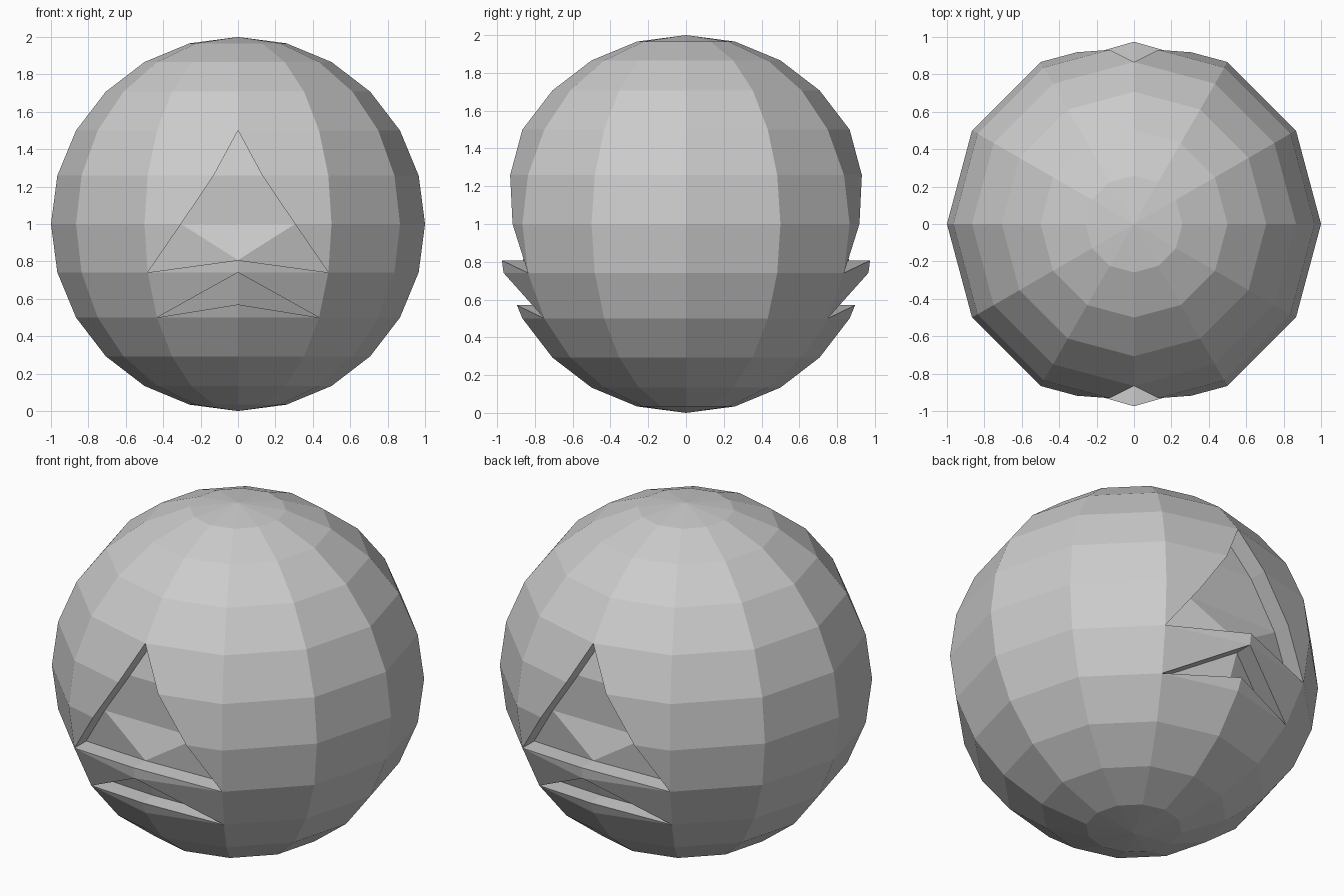
import bpy, bmesh

if "Cube" in bpy.data.objects:
    bpy.data.objects.remove(bpy.data.objects["Cube"])

# faceted ball, 12 segments by 12 rings
bpy.ops.mesh.primitive_uv_sphere_add(segments=12, ring_count=12, radius=1, location=(0, 0, 1))
ball = bpy.context.object
ball.name = "faceted_ball"

DEPTH = 0.11

# right half outlines of the notches, top to bottom: x, surface distance |y|, z
upper = [(0, .866, 1.5), (.13, .931, 1.259), (.305, .918, 1.0), (.483, .837, .741), (0, .974, .807)]
lower = [(0, .966, .741), (.433, .75, .5), (0, .895, .57)]


def add_notch(bm, half, side):
    """Closed wedge whose inner face follows the outline at a constant depth."""
    loop = half + [(-x, y, z) for x, y, z in reversed(half[1:-1])]
    inner = [bm.verts.new((x, side * (y - DEPTH), z)) for x, y, z in loop]
    outer = [bm.verts.new((x, side * 1.3, z)) for x, y, z in loop]
    n = len(loop)
    for i in range(n):
        j = (i + 1) % n
        bm.faces.new((inner[i], inner[j], outer[j], outer[i]))
    bm.faces.new(outer)
    # inner floor: strips between mirrored points, ending at the raised lip
    k = len(half) - 1
    for i in range(k - 1):
        a, b = inner[i], inner[i + 1]
        c, d = inner[-i - 1], inner[-i] if i else None
        if i == 0 and k > 2:
            bm.faces.new((a, b, c))
        elif 0 < i < k - 2:
            bm.faces.new((a, b, c, d))
    if k > 2:
        lip, r0, r1, l1, l0 = inner[k], inner[k - 2], inner[k - 1], inner[k + 1], inner[k + 2]
        for f in ((r0, r1, lip), (r0, lip, l0), (l0, lip, l1)):
            bm.faces.new(f)
    else:
        bm.faces.new((inner[0], inner[1], inner[2]))
        bm.faces.new((inner[0], inner[2], inner[3]))


# notches on the front and the back
bm = bmesh.new()
for side in (-1, 1):
    for half in (upper, lower):
        add_notch(bm, half, side)
bmesh.ops.triangulate(bm, faces=bm.faces[:])
bmesh.ops.recalc_face_normals(bm, faces=bm.faces[:])
mesh = bpy.data.meshes.new("notch_cutter")
bm.to_mesh(mesh)
bm.free()
cutter = bpy.data.objects.new("notch_cutter", mesh)
bpy.context.collection.objects.link(cutter)
cutter.hide_render = True

# cut the notches out of the ball
cut = ball.modifiers.new("notches", 'BOOLEAN')
cut.operation = 'DIFFERENCE'
cut.solver = 'EXACT'
cut.object = cutter
bpy.context.view_layer.objects.active = ball
bpy.ops.object.modifier_apply(modifier=cut.name)
bpy.data.objects.remove(cutter)
